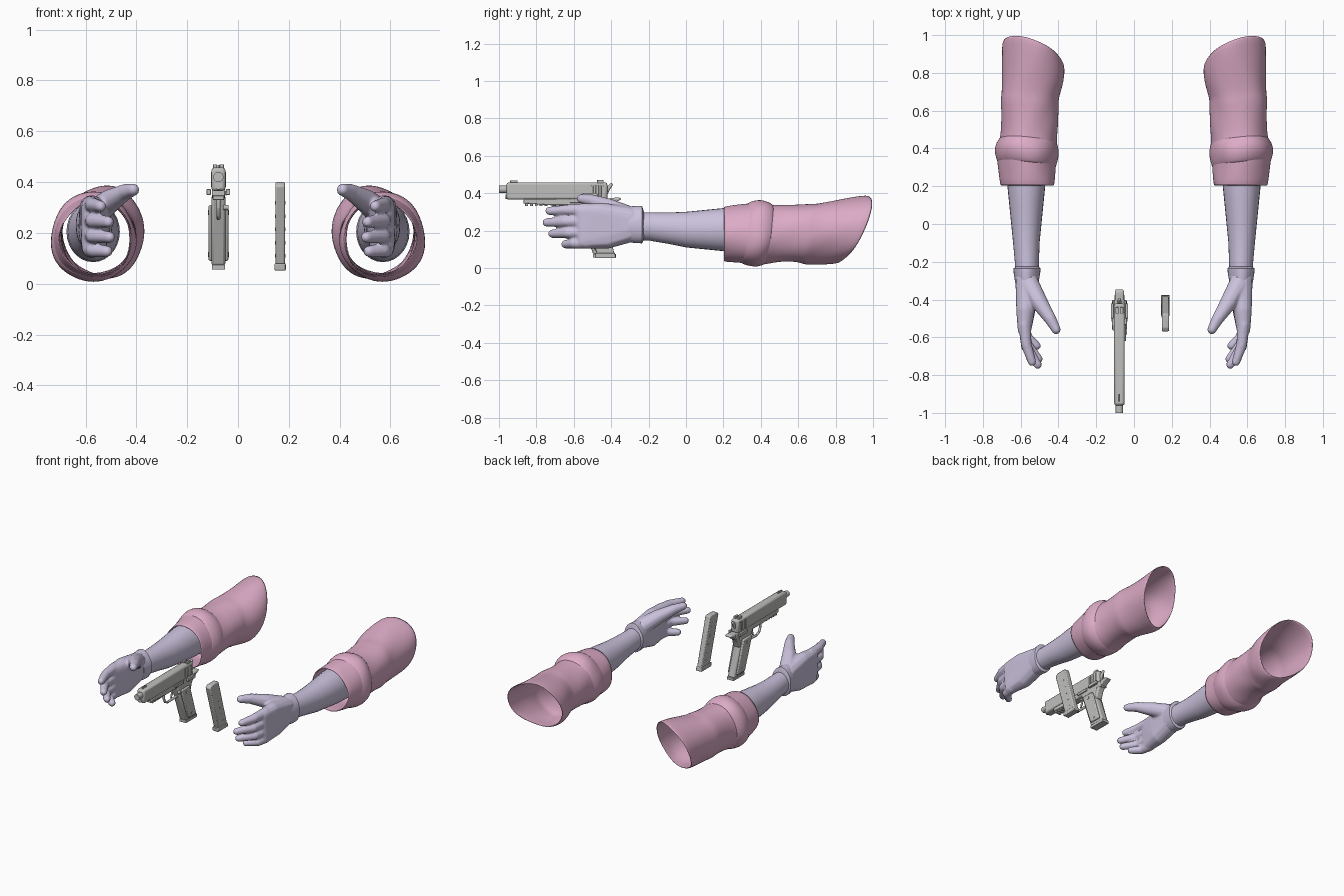
import bpy, bmesh
from math import sin, cos, pi
from mathutils import Matrix, Vector

cube = bpy.data.objects.get("Cube")
if cube:
    bpy.data.objects.remove(cube, do_unlink=True)


def material(name, red, green, blue):
    mat = bpy.data.materials.new(name)
    mat.use_nodes = True
    color = (red, green, blue, 1)
    mat.diffuse_color = color
    shader = next(n for n in mat.node_tree.nodes if n.type == 'BSDF_PRINCIPLED')
    shader.inputs["Base Color"].default_value = color
    shader.inputs["Roughness"].default_value = 0.7
    return mat


skin = material("lavender skin", 0.60, 0.54, 0.72)
cloth = material("pink cloth", 0.72, 0.41, 0.57)
metal = material("grey metal", 0.52, 0.52, 0.51)


def make_object(name, bm, mat, smooth=True):
    bmesh.ops.recalc_face_normals(bm, faces=bm.faces[:])
    mesh = bpy.data.meshes.new(name)
    bm.to_mesh(mesh)
    bm.free()
    mesh.materials.append(mat)
    obj = bpy.data.objects.new(name, mesh)
    bpy.context.scene.collection.objects.link(obj)
    if smooth:
        bpy.ops.object.select_all(action='DESELECT')
        obj.select_set(True)
        bpy.context.view_layer.objects.active = obj
        bpy.ops.object.shade_smooth_by_angle(angle=pi / 4)
    return obj


def mirror(obj):
    obj.modifiers.new("Mirror", 'MIRROR').use_clip = False


# Unit ball used for rounded hull shapes
ball_mesh = bmesh.new()
bmesh.ops.create_icosphere(ball_mesh, subdivisions=2, radius=1)
BALL = [v.co.copy() for v in ball_mesh.verts]
ball_mesh.free()


def hull(bm, balls):
    verts = [bm.verts.new(Vector((x, y, z)) + co * r)
             for x, y, z, r in balls for co in BALL]
    result = bmesh.ops.convex_hull(bm, input=verts)
    inner = set(result["geom_interior"]) | set(result["geom_unused"])
    inner = [g for g in inner if isinstance(g, bmesh.types.BMVert)]
    bmesh.ops.delete(bm, geom=inner, context='VERTS')


def chain(bm, balls):
    for first, second in zip(balls, balls[1:]):
        hull(bm, [first, second])


def loft(name, rings, mat, sides=28, wobble=0.0, slant=None, cap=False):
    """Rings are (y, centre x, centre z, half width, half height)."""
    bm = bmesh.new()
    loops = []
    for y, cx, cz, rx, rz in rings:
        loop = []
        for i in range(sides):
            a = 2 * pi * i / sides
            swell = 1 + wobble * (sin(3 * a + 9 * y) + 0.6 * sin(5 * a - 23 * y))
            lean = slant(y) * (0.6 * cos(a) + 0.8 * sin(a)) if slant else 0
            loop.append(bm.verts.new((cx + rx * swell * cos(a), y + lean,
                                      cz + rz * swell * sin(a))))
        loops.append(loop)
    for low, high in zip(loops, loops[1:]):
        for i in range(sides):
            j = (i + 1) % sides
            bm.faces.new((low[i], low[j], high[j], high[i]))
    if cap:
        bm.faces.new(loops[0])
        bm.faces.new(loops[-1])
    return make_object(name, bm, mat)


# Forearms
mirror(loft("forearms", [
    (0.32, .57, .205, .105, .12), (0.2, .57, .205, .10, .115),
    (0.1, .57, .205, .09, .105), (0, .57, .205, .08, .095),
    (-0.1, .57, .213, .07, .083), (-0.2, .567, .222, .064, .075),
    (-0.3, .567, .225, .06, .075)], skin, cap=True))

# Wrist cuffs
cuff = loft("wrist_cuffs", [
    (-0.31, .567, .23, .062, .095), (-0.26, .568, .23, .07, .1),
    (-0.235, .568, .23, .072, .1), (-0.225, .567, .225, .06, .075)],
    skin, wobble=0.02, cap=True)
mirror(cuff)

# Hands: palm, thumb and four fingers blended together
bm = bmesh.new()
hull(bm, [(.568, -.29, .265, .062), (.568, -.29, .20, .062),
          (.568, -.42, .155, .053), (.575, -.45, .30, .05),
          (.58, -.56, .305, .036), (.58, -.55, .14, .036)])
chain(bm, [(.56, -.31, .28, .055), (.505, -.41, .325, .047),
           (.445, -.50, .36, .033), (.412, -.56, .37, .025)])
for tip_x, tip_y, z in [(.54, -.73, .305), (.51, -.745, .243),
                        (.505, -.715, .183), (.515, -.645, .127)]:
    middle_y = (tip_y - 0.55) / 2
    chain(bm, [(.58, -.53, z + .008, .034), (.57, middle_y, z + .005, .029),
               (tip_x, tip_y, z, .023)])
hands = make_object("hands", bm, skin, smooth=False)
remesh = hands.modifiers.new("Blend", 'REMESH')
remesh.mode = 'VOXEL'
remesh.voxel_size = 0.007
remesh.use_smooth_shade = True
soften = hands.modifiers.new("Soften", 'SMOOTH')
soften.factor = 0.5
soften.iterations = 5
mirror(hands)


# Rolled sleeves, open at both ends, with slanted shoulder openings
def cloth_layer(name, rings, wobble, slant):
    obj = loft(name, rings, cloth, wobble=wobble, slant=slant)
    shell = obj.modifiers.new("Thickness", 'SOLIDIFY')
    shell.thickness = 0.008
    shell.offset = 0
    obj.modifiers.new("Rounding", 'SUBSURF').levels = 1
    mirror(obj)


cloth_layer("sleeves", [
    (.20, .56, .18, .14, .145), (.28, .565, .18, .148, .152),
    (.35, .57, .18, .155, .16), (.40, .568, .18, .158, .165),
    (.45, .56, .18, .146, .152), (.52, .555, .185, .148, .146),
    (.60, .555, .187, .147, .15), (.65, .555, .185, .152, .16),
    (.67, .552, .185, .146, .157), (.76, .535, .192, .157, .17),
    (.84, .53, .2, .163, .177), (.90, .532, .207, .162, .178)],
    0.025, lambda y: max(0, y - 0.6) / 3)
cloth_layer("sleeve_folds", [
    (.31, .567, .18, .148, .155), (.34, .57, .183, .16, .17),
    (.385, .57, .183, .168, .178), (.42, .567, .182, .16, .168),
    (.45, .56, .182, .144, .15)], 0.025, lambda y: 0.02)

# Pistol and magazine helpers
GUN_X = -0.077
MAG_X = 0.166


def prism(name, points, half, x=GUN_X, bevel=0.005):
    """Extrude a (y, z) outline sideways around x."""
    bm = bmesh.new()
    face = bm.faces.new([bm.verts.new((x - half, y, z)) for y, z in points])
    out = bmesh.ops.extrude_face_region(bm, geom=[face])
    moved = [g for g in out["geom"] if isinstance(g, bmesh.types.BMVert)]
    bmesh.ops.translate(bm, verts=moved, vec=(2 * half, 0, 0))
    obj = make_object(name, bm, metal)
    mod = obj.modifiers.new("Bevel", 'BEVEL')
    mod.width = bevel
    mod.segments = 2
    return obj


def box(name, y0, y1, z0, z1, half, x=GUN_X, bevel=0.002):
    return prism(name, [(y0, z0), (y1, z0), (y1, z1), (y0, z1)], half, x, bevel)


def cylinder(name, centre, radius, length, axis):
    bm = bmesh.new()
    turn = Matrix.Rotation(pi / 2, 4, 'X' if axis == 'Y' else 'Y')
    bmesh.ops.create_cone(bm, cap_ends=True, segments=20, radius1=radius,
                          radius2=radius, depth=length,
                          matrix=Matrix.Translation(centre) @ turn)
    return make_object(name, bm, metal)


# Slide, barrel and sights
box("slide", -.96, -.42, .365, .457, .028, bevel=0.012)
cylinder("barrel", (GUN_X, -.95, .42), .02, .1, 'Y')
cylinder("guide_rod", (GUN_X, -.94, .382), .012, .05, 'Y')
box("front_sight", -.94, -.9, .45, .468, .004)
for side in (-1, 1):
    box("rear_sight", -.475, -.44, .45, .47, .008, GUN_X + side * .013)
    for i in range(6):
        y = -.44 - i * .013
        box("slide_rib", y - .004, y, .38, .44, .002, GUN_X + side * .028, 0.001)

# Frame with accessory rail
prism("frame", [(-.87, .345), (-.72, .335), (-.58, .335), (-.40, .33),
                (-.40, .37), (-.87, .37)], .026)
for i in range(5):
    y = -.86 + i * .026
    box("rail_tooth", y, y + .015, .33, .35, .022)

# Grip, panels, screws and floor plate
prism("grip", [(-.595, .35), (-.495, .07), (-.38, .07), (-.455, .28),
               (-.43, .35)], .027, bevel=0.01)
box("grip_floor_plate", -.497, -.375, .055, .075, .026)
for side in (-1, 1):
    panel_x = GUN_X + side * .03
    prism("grip_panel", [(-.565, .31), (-.485, .09), (-.40, .09),
                         (-.47, .31)], .009, panel_x, 0.006)
    for y, z in [(-.507, .28), (-.45, .115)]:
        cylinder("grip_screw", (panel_x + side * .009, y, z), .01, .005, 'X')
    box("safety_lever", -.5, -.42, .35, .372, .008, GUN_X + side * .038)
cylinder("magazine_button", (GUN_X + .03, -.575, .3), .01, .02, 'X')
box("slide_stop", -.62, -.53, .348, .366, .004, GUN_X + .03)

# Beavertail, hammer, trigger and trigger guard
prism("beavertail", [(-.5, .362), (-.36, .378), (-.342, .368), (-.40, .34),
                     (-.425, .31), (-.44, .26), (-.5, .26)], .024, bevel=0.008)
for name, path in [
        ("hammer", [(-.435, .39, .012), (-.415, .425, .011), (-.40, .445, .009)]),
        ("trigger", [(-.61, .34, .008), (-.615, .3, .007), (-.625, .275, .005)]),
        ("trigger_guard", [(-.57, .262, .009), (-.66, .258, .008),
                           (-.69, .27, .008), (-.705, .3, .008),
                           (-.705, .345, .009)])]:
    bm = bmesh.new()
    chain(bm, [(GUN_X, y, z, r) for y, z, r in path])
    make_object(name, bm, metal)

# Spare magazine
prism("magazine", [(-.57, .385), (-.475, .07), (-.38, .07), (-.475, .4),
                   (-.55, .4)], .019, MAG_X, 0.006)
prism("magazine_base", [(-.485, .052), (-.375, .052), (-.38, .08),
                        (-.488, .08)], .022, MAG_X, 0.004)
for i in range(5):
    z = 0.11 + i * 0.052
    cylinder("magazine_port", (MAG_X, -.42 - .29 * (z - .08), z), .007, .041, 'X')
